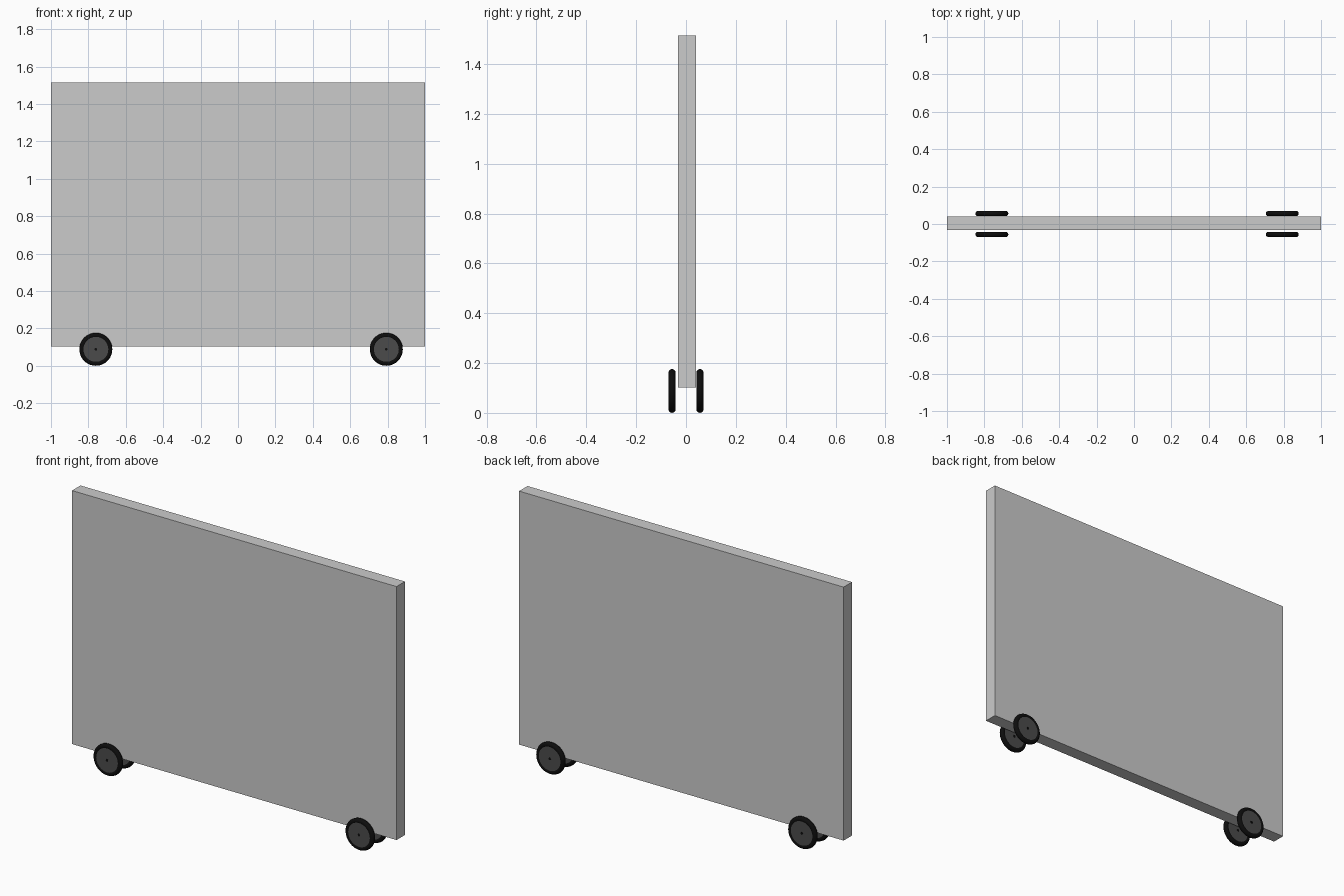
import bpy
from math import radians

if "Cube" in bpy.data.objects:
    bpy.data.objects.remove(bpy.data.objects["Cube"])

WHEEL_R = 0.088      # outer tyre radius, also the axle height
TYRE_R = 0.014       # tyre cross-section radius


def material(name, rgb):
    m = bpy.data.materials.new(name)
    m.diffuse_color = (*rgb, 1)
    m.use_nodes = True
    m.node_tree.nodes["Principled BSDF"].inputs["Base Color"].default_value = m.diffuse_color
    return m


black = material("rubber", (0.004, 0.004, 0.004))
dark = material("dark_disc", (0.07, 0.07, 0.07))


def finish(name, mat, smooth=True):
    ob = bpy.context.object
    ob.name = name
    ob.data.materials.append(mat)
    if smooth:
        bpy.ops.object.shade_smooth_by_angle(angle=radians(35))


def disc(name, r, depth, loc, mat, sides):
    bpy.ops.mesh.primitive_cylinder_add(vertices=sides, radius=r, depth=depth,
                                        location=loc, rotation=(radians(90), 0, 0))
    finish(name, mat)


def wheel(tag, x, y):
    loc = (x, y, WHEEL_R)
    # round tyre
    bpy.ops.mesh.primitive_torus_add(major_segments=48, minor_segments=16,
                                     major_radius=WHEEL_R - TYRE_R, minor_radius=TYRE_R,
                                     location=loc, rotation=(radians(90), 0, 0))
    finish("tyre_" + tag, black)
    # wheel disc and small hub pin
    disc("wheel_disc_" + tag, WHEEL_R - TYRE_R, 0.023, loc, dark, 48)
    disc("hub_" + tag, 0.007, 0.026, loc, black, 16)


# flat upright panel
bpy.ops.mesh.primitive_cube_add(size=1, location=(0, 0.004, 0.808))
panel = bpy.context.object
panel.name = "panel"
panel.scale = (2, 0.074, 1.412)

# four wheels in two pairs
for end, x in (("left", -0.76), ("right", 0.793)):
    for side, y in (("front", -0.056), ("back", 0.056)):
        wheel(f"{side}_{end}", x, y)
